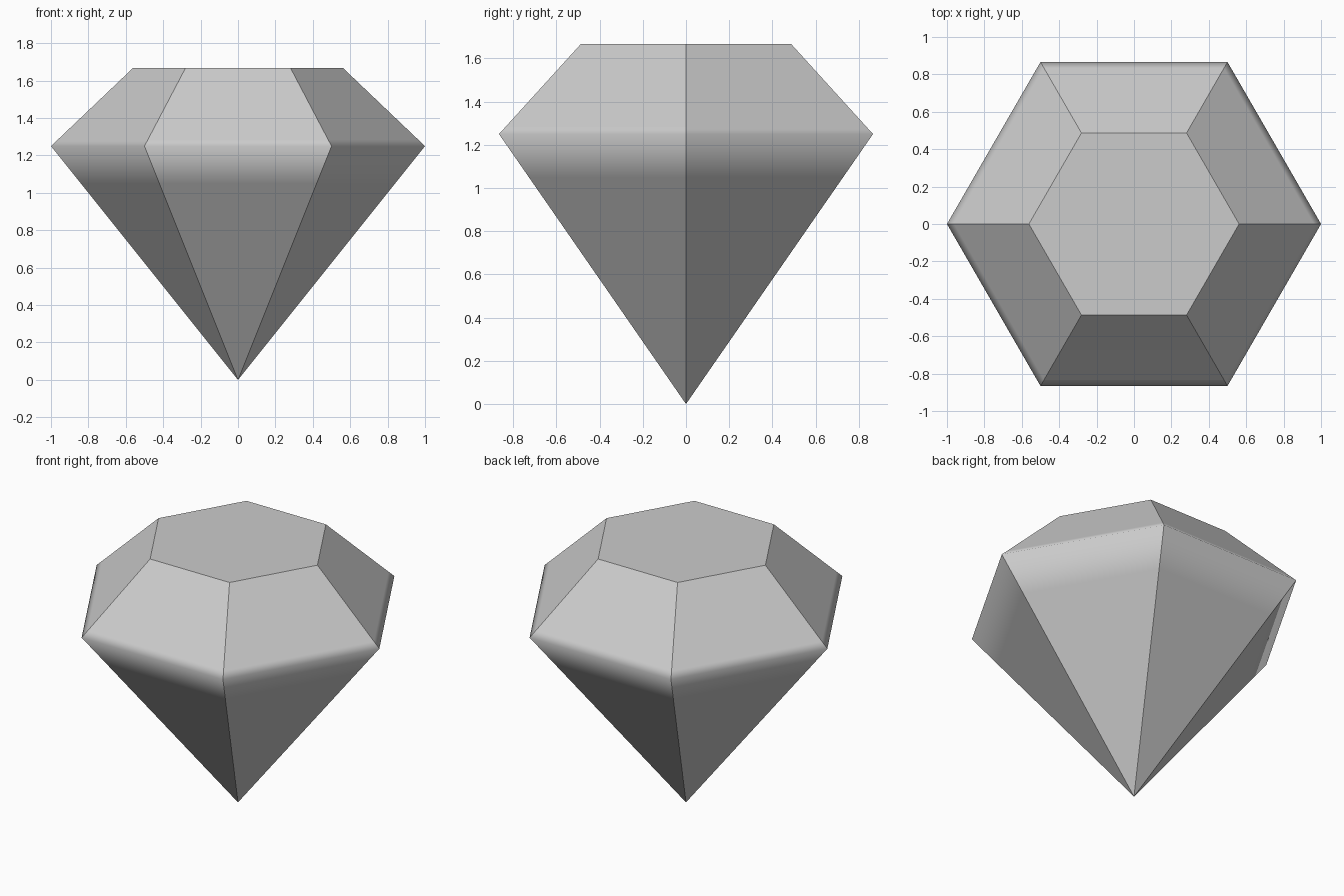
import bpy, bmesh
from math import cos, sin, pi

if "Cube" in bpy.data.objects:
    bpy.data.objects.remove(bpy.data.objects["Cube"])

SIDES = 6
# Profile (radius, height): pavilion support, girdle, crown support, table rim
PROFILE = [(0.84, 1.05), (1.0, 1.25), (0.962, 1.286), (0.562, 1.667)]

bm = bmesh.new()


def ring(radius, z):
    return [bm.verts.new((radius * cos(2 * pi * i / SIDES),
                          radius * sin(2 * pi * i / SIDES), z)) for i in range(SIDES)]


point = bm.verts.new((0, 0, 0))
rings = [ring(r, z) for r, z in PROFILE]

# Lower facets meeting at the point
for i in range(SIDES):
    j = (i + 1) % SIDES
    bm.faces.new((point, rings[0][j], rings[0][i]))
    # Girdle and crown facets
    for low, high in zip(rings, rings[1:]):
        bm.faces.new((low[i], low[j], high[j], high[i]))

# Flat table on top
bm.faces.new(rings[-1])
bmesh.ops.recalc_face_normals(bm, faces=bm.faces[:])

# Smooth across the girdle, crisp facet ridges and table rim
for face in bm.faces:
    face.smooth = True
girdle_edges = set()
for loop in rings[:-1]:
    for i in range(SIDES):
        girdle_edges.add(bm.edges.get((loop[i], loop[(i + 1) % SIDES])))
for edge in bm.edges:
    edge.smooth = edge in girdle_edges

mesh = bpy.data.meshes.new("cut_gem")
bm.to_mesh(mesh)
bm.free()
gem = bpy.data.objects.new("cut_gem", mesh)
bpy.context.collection.objects.link(gem)
